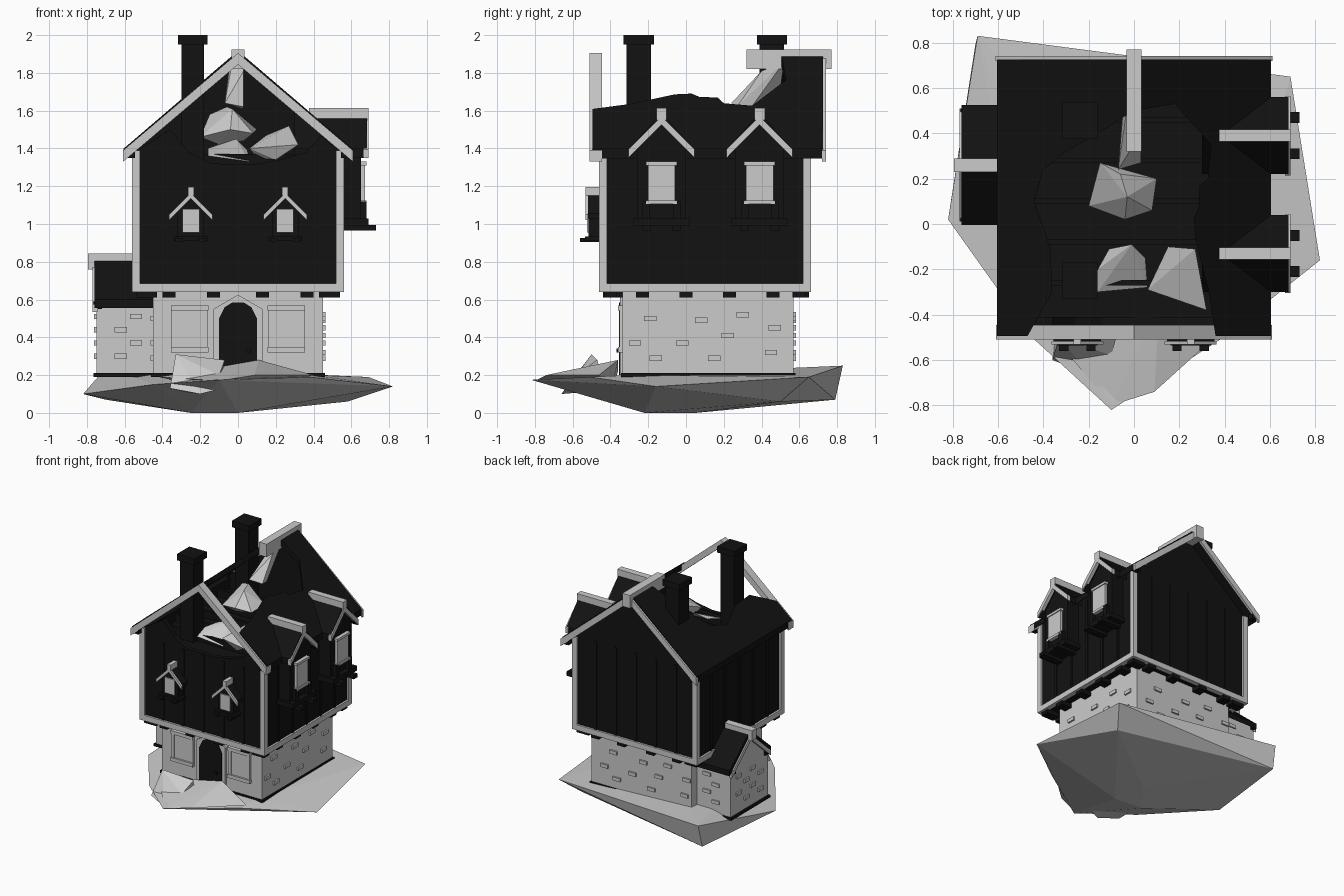
import bpy, bmesh
from mathutils import Vector

dark = bpy.data.materials.new("dark_timber")
dark.diffuse_color = (0.006, 0.006, 0.006, 1)


def finish(name, bm, mat):
    bmesh.ops.recalc_face_normals(bm, faces=bm.faces)
    me = bpy.data.meshes.new(name)
    bm.to_mesh(me)
    bm.free()
    ob = bpy.data.objects.new(name, me)
    bpy.context.collection.objects.link(ob)
    if mat:
        me.materials.append(mat)
    return ob


def prism(name, pts, off, mat=None):
    """Planar outline extruded along an offset."""
    bm = bmesh.new()
    f = bm.faces.new([bm.verts.new(p) for p in pts])
    ext = bmesh.ops.extrude_face_region(bm, geom=[f], use_keep_orig=True)
    bmesh.ops.translate(bm, vec=Vector(off),
                        verts=[v for v in ext["geom"] if isinstance(v, bmesh.types.BMVert)])
    return finish(name, bm, mat)


def box(name, x0, x1, y0, y1, z0, z1, mat=None):
    return prism(name, [(x0, y0, z0), (x1, y0, z0), (x1, y1, z0), (x0, y1, z0)], (0, 0, z1 - z0), mat)


def hull(name, pts):
    bm = bmesh.new()
    vs = [bm.verts.new(p) for p in pts]
    r = bmesh.ops.convex_hull(bm, input=vs)
    bmesh.ops.delete(bm, geom=[v for v in bm.verts if not v.link_faces], context="VERTS")
    return finish(name, bm, None)


def profile(name, axis, pts, c, a, b, mat=None):
    """Outline of (u, z) around c, extruded from a to b along axis."""
    if axis == "y":
        return prism(name, [(c + u, a, z) for u, z in pts], (0, b - a, 0), mat)
    return prism(name, [(a, c + u, z) for u, z in pts], (b - a, 0, 0), mat)


def chevron(w, peak, eave, t):
    return [(0, peak), (w, eave), (w, eave - t), (0, peak - t), (-w, eave - t), (-w, eave)]


def gable(w, z0, eave, peak):
    return [(-w, z0), (w, z0), (w, eave), (0, peak), (-w, eave)]


# Rocky ground slab
hull("ground_rock", [(-.69, .83, .25), (-.7, .79, .07), (.69, .65, .19), (.58, .5, .06), (.82, -.16, .14),
                     (.38, -.51, .19), (-.1, -.82, .175), (-.45, -.5, .15), (-.82, .02, .1),
                     (-.25, -.2, 0), (0, -.22, 0), (-.05, .05, 0), (-.6, .35, .21), (.45, .5, .2), (.4, -.3, .2)])
hull("door_path_rock", [(-.1, -.8, .17), (.09, -.74, .2), (.11, -.36, .28), (.4, -.46, .2),
                        (-.42, -.42, .19), (-.1, -.36, .22), (0, -.4, .1)])
hull("boulder", [(-.33, -.5, .31), (-.07, -.47, .28), (-.1, -.58, .2), (-.36, -.6, .13), (-.2, -.66, .1),
                 (-.12, -.64, .12), (-.35, -.42, .12), (-.1, -.42, .12)])

# Stone ground floor and its annex
box("stone_floor", -.45, .45, -.335, .57, .19, .65)
box("plinth", -.46, .46, -.345, .58, .19, .21, dark)
box("annex_plinth", -.765, -.45, .01, .51, .19, .21, dark)
profile("annex_walls", "x", gable(.24, .2, .6, .79), .26, -.75, -.44)
profile("annex_roof", "x", chevron(.265, .83, .6, .045), .26, -.76, -.45, dark)
profile("annex_gable_trim", "x", chevron(.25, .795, .575, .04), .26, -.77, -.745)
box("annex_ridge_beam", -.795, -.5, .23, .29, .76, .845)
for y in (.04, .48):
    box("annex_beam_end", -.765, -.72, y - .03, y + .03, .55, .59, dark)

# Protruding stones
stones = [(-.25, .5), (-.33, .37), (-.22, .29), (-.08, .37), (.02, .49), (.09, .29),
          (.16, .41), (.24, .52), (.41, .45), (.39, .32)]
for u, z in stones:
    y = u + .06
    box("stone_right", .44, .463, y - .033, y + .033, z - .014, z + .014)
    box("stone_back", -u - .033, -u + .033, .56, .583, z - .014, z + .014)
    if y < -.02:
        box("stone_left", -.463, -.44, y - .033, y + .033, z - .014, z + .014)
for i, z in enumerate((.3, .37, .44, .51)):
    for y in (.12, .3):
        s = y + .1 * (i % 2)
        box("annex_stone_end", -.762, -.74, s - .03, s + .03, z - .014, z + .014)
    for y in (.012, .49):
        s = -.62 + .08 * (i % 2)
        box("annex_stone_side", s - .033, s + .033, y - .01, y + .02, z - .014, z + .014)

# Arched door
arch = [(-.1, .2), (.1, .2), (.1, .5), (.07, .56), (.03, .585), (-.03, .585), (-.07, .56), (-.1, .5)]
surround = [(-.13, .2), (.13, .2), (.13, .55), (0, .625), (-.13, .55)]
profile("door_surround", "y", surround, 0, -.35, -.33)
profile("door", "y", arch, 0, -.356, -.33, dark)
box("door_knob", .045, .065, -.368, -.35, .32, .34, dark)

# Ground floor window panels
for c in (-.255, .255):
    box("window_panel", c - .08, c + .08, -.345, -.33, .34, .55)
    for z in (.335, .555):
        box("window_rail", c - .1, c + .1, -.36, -.33, z - .014, z + .014)
    for x in (c - .085, c + .085):
        box("window_stile", x - .012, x + .012, -.352, -.33, .335, .555)

# Overhang joists
for x in (-.365, -.13, .13, .365):
    for y0, y1 in ((-.44, -.32), (.55, .65)):
        box("joist", x - .035, x + .035, y0, y1, .61, .645, dark)
for y in (-.4, -.23, 0, .23, .46, .6):
    for x0, x1 in ((-.54, -.43), (.43, .54)):
        box("joist", x0, x1, y - .035, y + .035, .61, .645, dark)

# Timber upper floor, broken front gable, full back gable
box("upper_floor", -.545, .545, -.445, .645, .65, 1.31, dark)
for s in (-1, 1):
    box("side_wall", min(s * .545, s * .5), max(s * .545, s * .5), -.445, .645, 1.3, 1.4, dark)
profile("broken_front_wall", "y", [(-.53, 1.3), (.53, 1.3), (.53, 1.39), (.44, 1.47), (.36, 1.38), (.22, 1.34),
                                  (.08, 1.315), (-.14, 1.32), (-.26, 1.38), (-.36, 1.5), (-.53, 1.39)],
        0, -.445, -.41, dark)
profile("back_gable_wall", "y", gable(.53, 1.3, 1.4, 1.85), 0, .61, .645, dark)

# White corner posts and sill frame
for x in (-.54, .54):
    for y in (-.44, .64):
        box("corner_post", x - .021, x + .021, y - .021, y + .021, .64, 1.39)
    box("side_sill", x - .021, x + .021, -.46, .66, .64, .685)
for y in (-.44, .64):
    box("end_sill", -.56, .56, y - .021, y + .021, .64, .685)

# Thin plank battens on the walls
for t in (-.36, -.18, 0, .18, .36):
    box("front_batten", t - .012, t + .012, -.452, -.44, .685, 1.31, dark)
    box("back_batten", t - .012, t + .012, .64, .652, .685, 1.4, dark)
    box("side_batten", -.552, .552, t + .088, t + .112, .685, 1.37, dark)

# Main roof slopes with the broken opening
def slope(name, outline):
    prism(name, [(x, y, 1.865 - .855 * abs(x)) for x, y in outline], (0, 0, .052), dark)


slope("roof_right", [(.605, -.495), (.605, .725), (0, .725), (0, .5), (.18, .53), (.34, .35), (.325, .2),
                     (.29, .17), (.285, .07), (.265, .03), (.27, -.06), (.33, -.3), (.36, -.495)])
slope("roof_left", [(-.605, -.495), (-.605, .725), (0, .725), (0, .5), (-.16, .4), (-.3, .32), (-.4, .24),
                    (-.44, .1), (-.37, -.1), (-.36, -.3), (-.47, -.495)])
profile("front_fascia", "y", chevron(.608, 1.905, 1.39, .06), 0, -.51, -.445)
profile("back_fascia", "y", chevron(.61, 1.905, 1.39, .06), 0, .72, .74)
box("ridge_beam", -.034, .034, .32, .77, 1.82, 1.925)
for x in (-.57, .57):
    for y in (-.48, .71):
        box("eave_beam_end", x - .025, x + .025, y - .022, y + .022, 1.35, 1.39, dark)

# Chimneys
for y in (-.25, .455):
    box("chimney", -.3, -.18, y - .065, y + .065, 1.3, 1.96, dark)
    box("chimney_cap", -.318, -.162, y - .08, y + .08, 1.95, 2.0, dark)

# Debris inside the attic
hull("debris_block", [(-.15, .27, 1.58), (.1, .2, 1.5), (.08, .06, 1.48), (-.04, .02, 1.5), (-.2, .08, 1.46),
                      (-.06, .22, 1.62), (-.03, .12, 1.61), (-.1, .12, 1.42), (.03, .15, 1.44)])
hull("debris_left", [(-.16, -.3, 1.36), (.06, -.28, 1.33), (.05, -.15, 1.39), (-.01, -.09, 1.45),
                     (-.11, -.11, 1.42), (-.16, -.2, 1.4)])
hull("debris_right", [(.06, -.29, 1.4), (.15, -.1, 1.47), (.27, -.11, 1.52), (.32, -.38, 1.42),
                      (.2, -.3, 1.34), (.1, -.25, 1.35)])
hull("fallen_rafter", [(-.03, .52, 1.86), (.03, .52, 1.86), (-.05, .48, 1.8), (.03, .4, 1.81),
                       (-.07, .24, 1.64), (.03, .27, 1.62), (.02, .34, 1.61), (-.05, .5, 1.72)])

# Side dormers
for c in (-.13, .39):
    profile("dormer_body", "x", gable(.13, 1.02, 1.4, 1.54), c, .3, .65, dark)
    profile("dormer_roof", "x", chevron(.17, 1.59, 1.4, .05), c, .3, .682, dark)
    profile("dormer_trim", "x", chevron(.175, 1.57, 1.395, .045), c, .665, .69)
    box("dormer_ridge_beam", .375, .69, c - .027, c + .027, 1.55, 1.613)
    box("dormer_pane", .64, .672, c - .072, c + .072, 1.12, 1.315)
    for z in (1.115, 1.32):
        box("dormer_rail", .64, .68, c - .082, c + .082, z - .01, z + .01)
    box("dormer_sill", .53, .69, c - .15, c + .15, .99, 1.03, dark)
    for y in (c - .08, c + .08):
        box("dormer_bracket", .53, .73, y - .024, y + .024, .965, .995, dark)
        box("dormer_side_post", .62, .68, y * 1 - .02, y + .02, 1.02, 1.12, dark)

# Small front window bays
for c in (-.25, .25):
    profile("front_bay", "y", gable(.07, .93, 1.07, 1.14), c, -.515, -.44, dark)
    profile("front_bay_roof", "y", chevron(.105, 1.165, 1.055, .025), c, -.525, -.44, dark)
    profile("front_bay_trim", "y", chevron(.115, 1.165, 1.05, .03), c, -.532, -.518)
    box("front_bay_ridge", c - .016, c + .016, -.532, -.44, 1.15, 1.195)
    box("front_bay_pane", c - .045, c + .045, -.525, -.5, .955, 1.08)
    box("front_bay_sill", c - .09, c + .09, -.535, -.44, .91, .935, dark)
    for x in (c - .06, c + .06):
        box("front_bay_bracket", x - .02, x + .02, -.56, -.44, .905, .925, dark)
